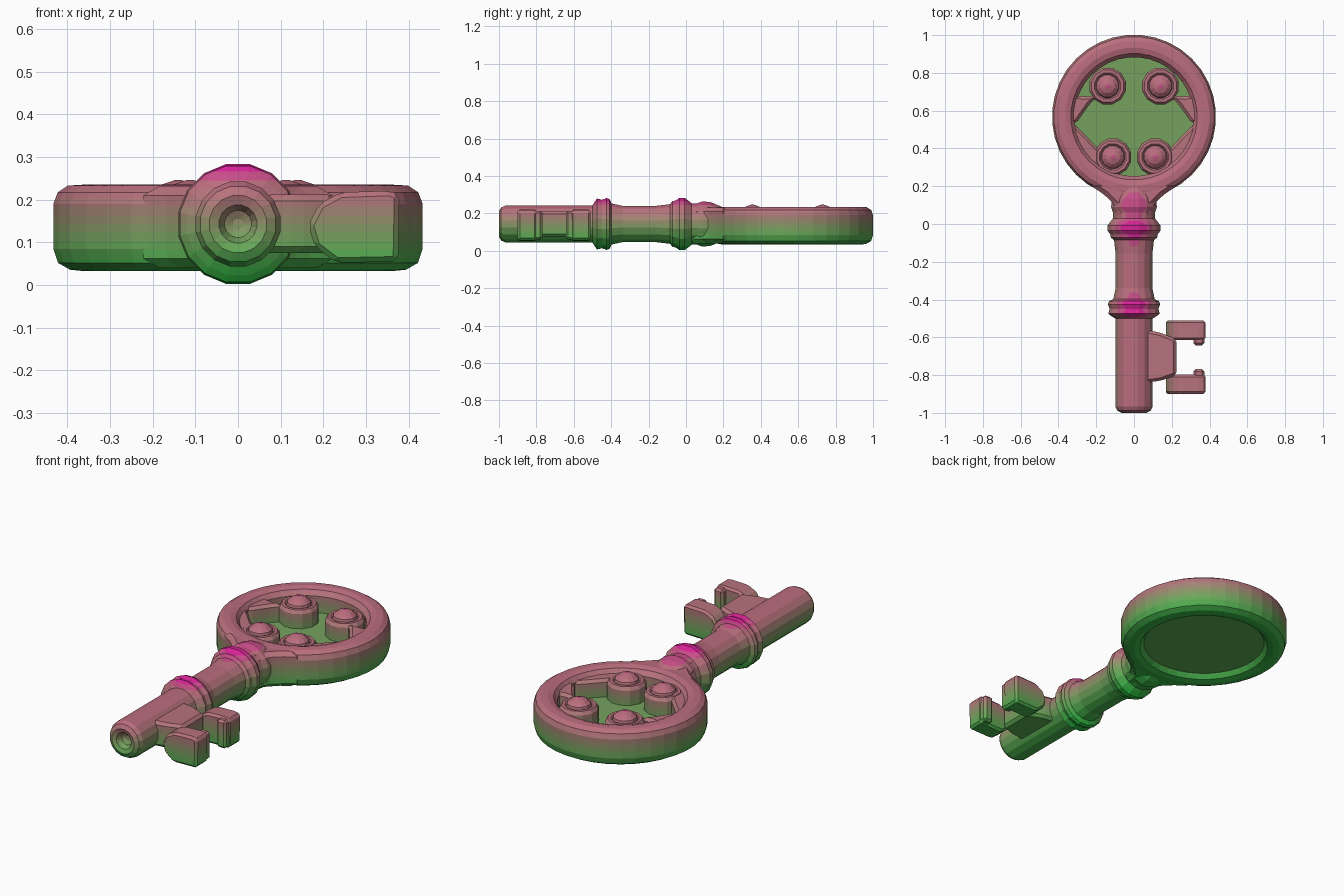
import bpy, bmesh, math
from mathutils import Vector

if "Cube" in bpy.data.objects:
    bpy.data.objects.remove(bpy.data.objects["Cube"])

AXIS_Z = 0.143          # height of the shaft's centre line
BANDS = 14              # height steps of the green-to-magenta fade
TOP = 0.286

# Colour fade by height
STOPS = [(0.0, (.15, .75, .25)), (.12, (.48, .62, .38)), (.20, (.70, .46, .48)),
         (.24, (.73, .42, .49)), (TOP, (.86, .08, .60))]


def fade(z):
    for (z0, c0), (z1, c1) in zip(STOPS, STOPS[1:]):
        if z <= z1:
            t = (z - z0) / (z1 - z0)
            return [(a + (b - a) * t) ** 2.2 for a, b in zip(c0, c1)]


materials = []
for i in range(BANDS):
    m = bpy.data.materials.new(f"fade_{i:02d}")
    m.diffuse_color = (*fade((i + 0.5) * TOP / BANDS), 1)
    m.use_nodes = True
    m.node_tree.nodes["Principled BSDF"].inputs["Base Color"].default_value = m.diffuse_color
    materials.append(m)


def finish(name, bm):
    """Slice into height bands, colour them and link the object."""
    bmesh.ops.remove_doubles(bm, verts=bm.verts, dist=1e-5)
    bmesh.ops.recalc_face_normals(bm, faces=bm.faces)
    for i in range(1, BANDS):
        bmesh.ops.bisect_plane(bm, geom=bm.verts[:] + bm.edges[:] + bm.faces[:], dist=1e-5,
                               plane_co=(0, 0, i * TOP / BANDS), plane_no=(0, 0, 1))
    for f in bm.faces:
        z = f.calc_center_median().z
        f.material_index = max(0, min(BANDS - 1, int(z / TOP * BANDS)))
    mesh = bpy.data.meshes.new(name)
    bm.to_mesh(mesh)
    bm.free()
    for m in materials:
        mesh.materials.append(m)
    obj = bpy.data.objects.new(name, mesh)
    bpy.context.collection.objects.link(obj)
    return obj


def lathe(name, profile, sides, centre, axis="Z", closed=False):
    """Turn (radius, distance) points around an axis through centre."""
    bm = bmesh.new()
    rings = []
    for r, h in profile:
        ring = []
        for k in range(sides):
            a = 2 * math.pi * (k + 0.5) / sides
            u, v = r * math.cos(a), r * math.sin(a)
            p = Vector((u, v, h) if axis == "Z" else (u, h, v))
            ring.append(bm.verts.new(p + Vector(centre)))
        rings.append(ring)
    pairs = list(zip(rings, rings[1:])) + ([(rings[-1], rings[0])] if closed else [])
    for a, b in pairs:
        for k in range(sides):
            n = (k + 1) % sides
            bm.faces.new((a[k], a[n], b[n], b[k]))
    if not closed:
        bm.faces.new(rings[0])
        bm.faces.new(rings[-1])
    return finish(name, bm)


def prism(name, outline, lo, hi, axis="Z", bevel=0.015):
    """Extrude an outline along Z (x, y points) or Y (x, z points)."""
    bm = bmesh.new()
    put = (lambda p, h: (p[0], p[1], h)) if axis == "Z" else (lambda p, h: (p[0], h, p[1]))
    a = [bm.verts.new(put(p, lo)) for p in outline]
    b = [bm.verts.new(put(p, hi)) for p in outline]
    bm.faces.new(a)
    bm.faces.new(b)
    for k in range(len(a)):
        n = (k + 1) % len(a)
        bm.faces.new((a[k], a[n], b[n], b[k]))
    bmesh.ops.recalc_face_normals(bm, faces=bm.faces)
    if bevel:
        bmesh.ops.bevel(bm, geom=bm.edges[:], offset=bevel, segments=1, affect="EDGES")
    return finish(name, bm)


# Bow: rounded ring and the thin floor inside it
BOW = (0, 0.568, 0)
lathe("bow_ring", [(.315, .065), (.335, .04), (.365, .033), (.395, .036), (.423, .052),
                   (.434, .085), (.434, .19), (.424, .217), (.400, .233), (.365, .235),
                   (.335, .226), (.315, .20)], 36, BOW, closed=True)
lathe("bow_floor", [(.33, .065), (.33, .11)], 36, BOW)

# Four domed studs, with webs tying them to the ring
STUD = [(.10, .09), (.10, .19), (.088, .208), (.072, .208), (.064, .20),
        (.060, .217), (.038, .236), (.008, .246)]
for side, s in (("left", -1), ("right", 1)):
    lathe(f"upper_stud_{side}", STUD, 12, (s * .14, .73, 0))
    lathe(f"lower_stud_{side}", STUD, 12, (s * .112, .355, 0))
    prism(f"upper_web_{side}", [(s * x, y) for x, y in
          ((.36, .69), (.27, .675), (.19, .68), (.235, .635), (.305, .535), (.36, .52))], .09, .208)
    prism(f"lower_web_{side}", [(s * x, y) for x, y in
          ((.35, .54), (.31, .525), (.19, .40), (.10, .30), (.12, .23), (.26, .30))], .09, .205)

# Neck flaring from the shaft into the bow
prism("neck", [(-.085, .02), (.085, .02), (.10, .10), (.15, .15), (.24, .21),
               (.12, .235), (-.12, .235), (-.24, .21), (-.15, .15), (-.10, .10)],
      .04, .232, bevel=.022)

# Shaft with hollow tip, both collars and the neck swelling in one turned profile
lathe("shaft", [(.012, -.955), (.032, -.965), (.045, -.992), (.068, -1.0), (.09, -.988), (.101, -.965),
                (.101, -.50), (.122, -.488), (.139, -.475), (.132, -.45), (.141, -.425),
                (.135, -.408), (.112, -.398), (.099, -.34), (.099, -.16), (.108, -.085),
                (.125, -.072), (.128, -.055), (.143, -.035), (.143, -.008), (.128, .012),
                (.113, .03), (.113, .06), (.124, .09), (.118, .135), (.09, .20)],
      16, (0, 0, AXIS_Z), axis="Y")

# Bit: web plate and two D-shaped teeth with inward lips
prism("bit_plate", [(.06, -.84), (.14, -.83), (.225, -.80), (.225, -.61),
                    (.14, -.575), (.06, -.56)], .075, .212)
TOOTH = [(.375, .055), (.378, .212), (.355, .221), (.24, .217), (.19, .19),
         (.165, .14), (.18, .09), (.23, .052)]
LIP = [(.315, .06), (.372, .06), (.372, .213), (.315, .213)]
for name, y0, y1, l0, l1 in (("front", -.90, -.797, -.82, -.768),
                             ("back", -.615, -.51, -.642, -.59)):
    prism(f"{name}_tooth", TOOTH, y0, y1, axis="Y", bevel=.012)
    prism(f"{name}_tooth_lip", LIP, l0, l1, axis="Y", bevel=.012)
